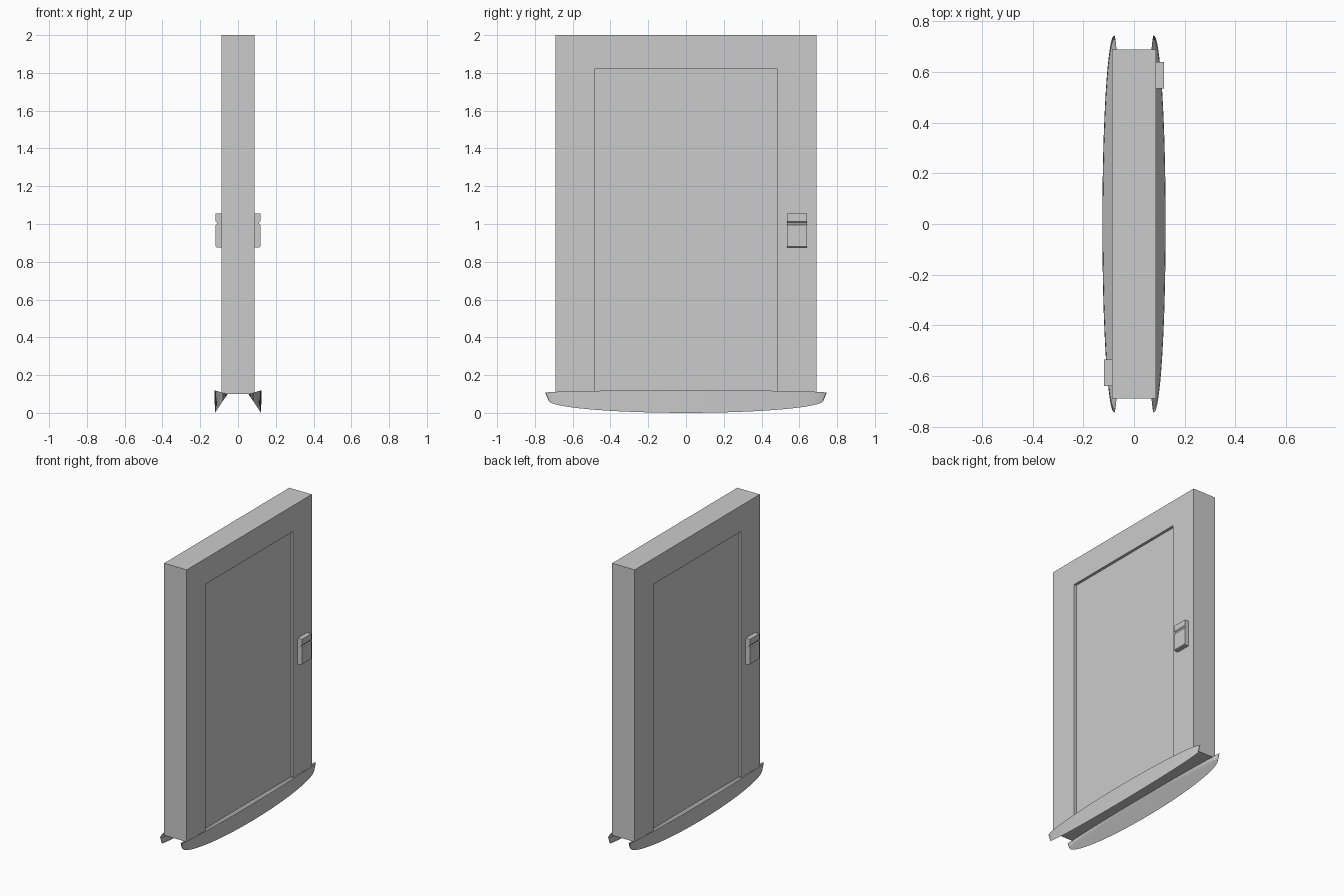
import bpy, bmesh, math
from mathutils import Matrix

if "Cube" in bpy.data.objects:
    bpy.data.objects.remove(bpy.data.objects["Cube"])


def finish(bm, name, smooth=False):
    bmesh.ops.recalc_face_normals(bm, faces=bm.faces)
    me = bpy.data.meshes.new(name)
    bm.to_mesh(me)
    bm.free()
    ob = bpy.data.objects.new(name, me)
    bpy.context.collection.objects.link(ob)
    if smooth:
        bpy.ops.object.select_all(action='DESELECT')
        ob.select_set(True)
        bpy.context.view_layer.objects.active = ob
        bpy.ops.object.shade_smooth_by_angle(angle=math.radians(30))
    return ob


def prism(name, points, offset, turn=0.0):
    """Extrude a closed outline by an offset, optionally turned about z."""
    bm = bmesh.new()
    face = bm.faces.new([bm.verts.new(p) for p in points])
    ext = bmesh.ops.extrude_face_region(bm, geom=[face])
    # keep the starting face so the prism stays closed
    new = [v for v in ext["geom"] if isinstance(v, bmesh.types.BMVert)]
    if not face.is_valid:
        bm.faces.new([v for v in bm.verts if v not in new])
    bmesh.ops.translate(bm, verts=new, vec=offset)
    bmesh.ops.rotate(bm, verts=bm.verts, matrix=Matrix.Rotation(turn, 3, 'Z'))
    return finish(bm, name)


# door frame: an upside-down U
outline = [(-.69, .1), (-.69, 2), (.69, 2), (.69, .1),
           (.485, .1), (.485, 1.82), (-.485, 1.82), (-.485, .1)]
prism("door_frame", [(-.087, y, z) for y, z in outline], (.174, 0, 0))

# recessed door panel
panel = [(-.485, .1), (-.485, 1.82), (.485, 1.82), (.485, .1)]
prism("door_panel", [(-.068, y, z) for y, z in panel], (.136, 0, 0))

# control box with a groove, one on each face
box = [(.085, .875), (.113, .875), (.118, .88), (.118, .995), (.112, 1.0),
       (.112, 1.008), (.118, 1.014), (.118, 1.055), (.085, 1.055)]
for side, turn in (("right", 0), ("left", math.pi)):
    prism("control_box_" + side, [(x, .535, z) for x, z in box],
          (0, .105, 0), turn)


# curved threshold trough: open top, sloped floor
def trough(name, turn, n=64):
    bm = bmesh.new()
    top, low = [], []
    for i in range(n):
        a = 2 * math.pi * i / n
        c, s = math.cos(a), math.sin(a)
        x = .078 + c * (.047 if c > 0 else .023)
        top.append(bm.verts.new((x, .745 * s, .1 + (x - .055) * .286)))
        xb = .078 + c * (.044 if c > 0 else .022)
        low.append(bm.verts.new((xb, .728 * s, max(0, .1 - (xb - .055) * 1.49))))
    for i in range(n):
        j = (i + 1) % n
        bm.faces.new((low[i], low[j], top[j], top[i]))
    bm.faces.new(low)
    bmesh.ops.rotate(bm, verts=bm.verts, matrix=Matrix.Rotation(turn, 3, 'Z'))
    return finish(bm, name, True)


trough("threshold_right", 0)
trough("threshold_left", math.pi)
